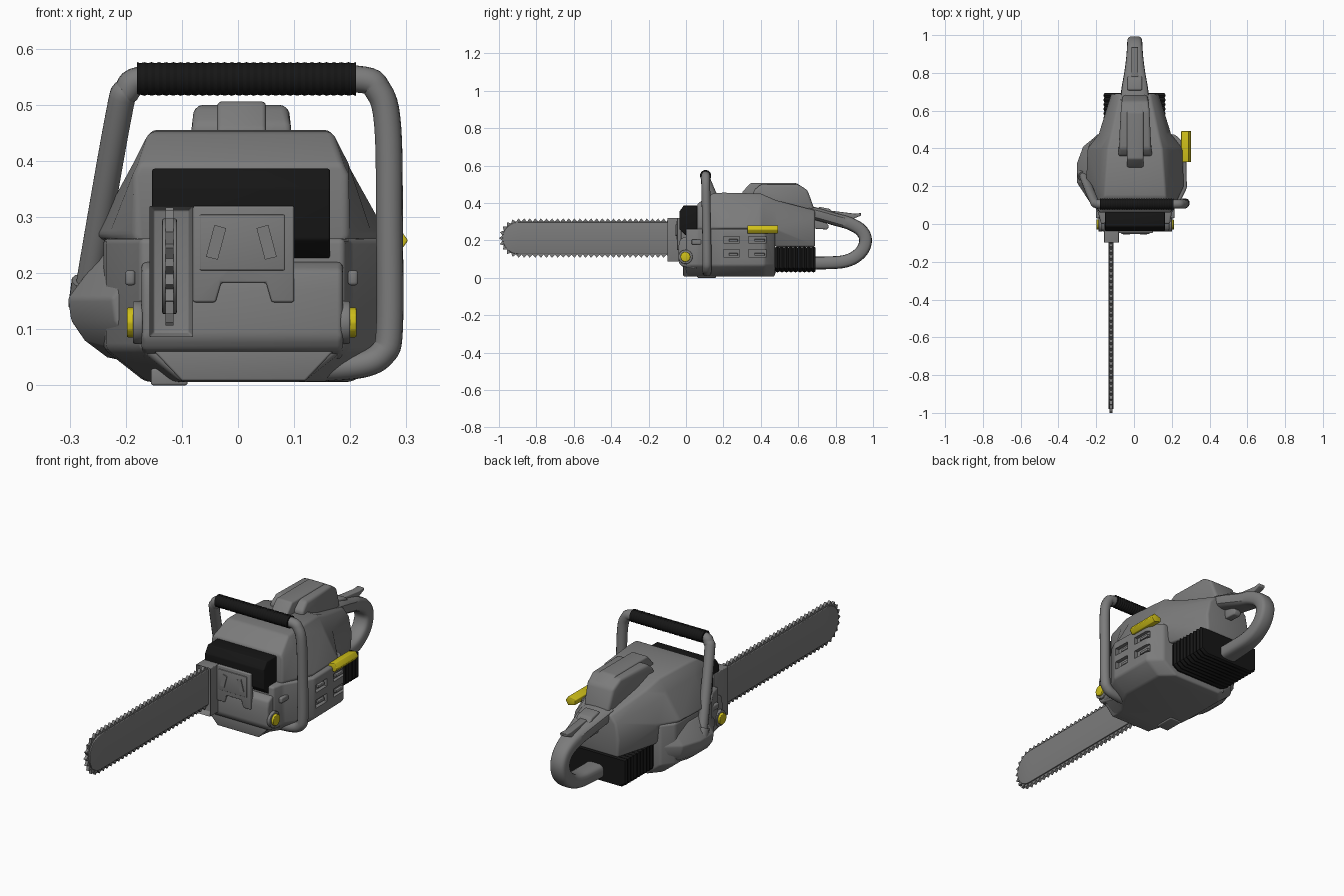
import bpy, bmesh, math
from mathutils import Vector

if "Cube" in bpy.data.objects:
    bpy.data.objects.remove(bpy.data.objects["Cube"])


def material(name, rgb):
    m = bpy.data.materials.new(name)
    m.diffuse_color = (*rgb, 1)
    m.use_nodes = True
    m.node_tree.nodes["Principled BSDF"].inputs["Base Color"].default_value = m.diffuse_color
    return m


GREY = material("grey", (0.2, 0.2, 0.2))
BLACK = material("black", (0.008, 0.008, 0.008))
YELLOW = material("yellow", (0.62, 0.52, 0.01))


def finish(name, bm, mat, bevel=0.0, cutter=None):
    bmesh.ops.recalc_face_normals(bm, faces=bm.faces[:])
    me = bpy.data.meshes.new(name)
    bm.to_mesh(me)
    bm.free()
    me.materials.append(mat)
    ob = bpy.data.objects.new(name, me)
    bpy.context.collection.objects.link(ob)
    bpy.ops.object.select_all(action='DESELECT')
    bpy.context.view_layer.objects.active = ob
    ob.select_set(True)
    if bevel:
        b = ob.modifiers.new("bevel", 'BEVEL')
        b.width, b.segments, b.limit_method = bevel, 3, 'ANGLE'
        b.angle_limit = math.radians(25)
        bpy.ops.object.modifier_apply(modifier=b.name)
    if cutter:
        c = ob.modifiers.new("cut", 'BOOLEAN')
        c.object, c.operation, c.solver = cutter, 'DIFFERENCE', 'EXACT'
        bpy.ops.object.modifier_apply(modifier=c.name)
    bpy.ops.object.shade_smooth_by_angle(angle=math.radians(32))
    return ob


def loft(name, rings, mat, bevel=0.0, cutter=None):
    bm = bmesh.new()
    vs = [[bm.verts.new(p) for p in r] for r in rings]
    n = len(vs[0])
    for a, b in zip(vs, vs[1:]):
        for i in range(n):
            bm.faces.new((a[i], a[(i + 1) % n], b[(i + 1) % n], b[i]))
    bm.faces.new(vs[0])
    bm.faces.new(vs[-1])
    return finish(name, bm, mat, bevel, cutter)


def prism(name, prof, axis, a, b, mat, bevel=0.0):
    def put(u, v, t):
        return (t, u, v) if axis == 'x' else (u, t, v)
    return loft(name, [[put(u, v, t) for u, v in prof] for t in (a, b)], mat, bevel)


def box(name, x0, x1, y0, y1, z0, z1, mat, bevel=0.0):
    return prism(name, [(y0, z0), (y1, z0), (y1, z1), (y0, z1)], 'x', x0, x1, mat, bevel)


def circle(y, z, r, n=24):
    return [(y + r * math.cos(2 * math.pi * i / n), z + r * math.sin(2 * math.pi * i / n)) for i in range(n)]


def smooth_path(pts, steps=5):
    """Catmull-Rom through tuples of any length."""
    out = []
    p = [pts[0]] + pts + [pts[-1]]
    for a, b, c, d in zip(p, p[1:], p[2:], p[3:]):
        for k in range(steps):
            t = k / steps
            out.append([0.5 * (2 * q + (r - o) * t + (2 * o - 5 * q + 4 * r - s) * t * t
                               + (3 * q - o - 3 * r + s) * t ** 3) for o, q, r, s in zip(a, b, c, d)])
    return out + [list(pts[-1])]


def tube(name, pts, r, mat):
    cu = bpy.data.curves.new(name, 'CURVE')
    cu.dimensions, cu.bevel_depth, cu.bevel_resolution, cu.use_fill_caps = '3D', r, 5, True
    sp = cu.splines.new('POLY')
    sp.points.add(len(pts) - 1)
    for q, p in zip(sp.points, pts):
        q.co = (*p, 1)
    cu.materials.append(mat)
    ob = bpy.data.objects.new(name, cu)
    bpy.context.collection.objects.link(ob)
    bpy.ops.object.select_all(action='DESELECT')
    bpy.context.view_layer.objects.active = ob
    ob.select_set(True)
    bpy.ops.object.convert(target='MESH')
    bpy.ops.object.shade_smooth_by_angle(angle=math.radians(50))


# vent cutter: four pockets in the right side
bm = bmesh.new()
for y0, y1 in ((0.20, 0.285), (0.335, 0.43)):
    for z0, z1 in ((0.11, 0.15), (0.185, 0.222)):
        vs = bmesh.ops.create_cube(bm, size=1)['verts']
        bmesh.ops.scale(bm, vec=(0.06, y1 - y0, z1 - z0), verts=vs)
        bmesh.ops.translate(bm, vec=(0.29, (y0 + y1) / 2, (z0 + z1) / 2), verts=vs)
vents = finish("vent_cutter", bm, GREY)
vents.hide_render = True
vents.hide_set(True)

# crankcase: lower body, lofted front to back
rings = []
for y, xl, xr in ((0.0, -0.175, 0.19), (0.06, -0.19, 0.2), (0.14, -0.235, 0.255),
                  (0.19, -0.24, 0.28), (0.42, -0.24, 0.275), (0.475, -0.195, 0.215)):
    rings.append([(xl, y, 0.262), (xl, y, 0.065), (xl + 0.075, y, 0.006),
                  (xr - 0.075, y, 0.006), (xr, y, 0.065), (xr, y, 0.262)])
loft("crankcase", rings, GREY, 0.01, vents)
for i, (y0, y1) in enumerate(((0.20, 0.285), (0.335, 0.43))):
    for j, z in enumerate((0.118, 0.193)):
        box(f"vent_louvre_{i}{j}", 0.25, 0.272, y0 + 0.03, y1 - 0.008, z, z + 0.014, GREY, 0.003)

# upper housing: shoulders, sloped hood and narrowing tail
rings = []
for y, wb, wm, ws, wt, zb, zm, zs, zt in (
        (0.06, 0.18, 0.19, 0.192, 0.182, 0.24, 0.266, 0.375, 0.395),
        (0.145, 0.20, 0.235, 0.192, 0.163, 0.24, 0.266, 0.395, 0.452),
        (0.20, 0.20, 0.262, 0.190, 0.160, 0.24, 0.266, 0.395, 0.455),
        (0.40, 0.20, 0.255, 0.180, 0.145, 0.24, 0.266, 0.385, 0.45),
        (0.48, 0.18, 0.190, 0.165, 0.125, 0.165, 0.262, 0.36, 0.415),
        (0.69, 0.12, 0.125, 0.110, 0.080, 0.165, 0.25, 0.325, 0.36)):
    half = [(wb, zb), (wm, zm), (ws, zs), (wt, zt)]
    rings.append([(0.005 + w, y, z) for w, z in half] + [(0.005 - w, y, z) for w, z in half[::-1]])
loft("upper_housing", rings, GREY, 0.01)

# clutch cover bulge on the left, holding the handle socket
rings = []
for y, x in ((0.10, -0.225), (0.22, -0.303), (0.32, -0.303), (0.41, -0.27), (0.475, -0.19)):
    rings.append([(-0.15, y, 0.24), (x + 0.06, y, 0.235), (x, y, 0.155), (x + 0.006, y, 0.115),
                  (x + 0.03, y, 0.08), (x + 0.07, y, 0.05), (-0.14, y, 0.03)])
loft("clutch_cover", rings, GREY, 0.008)

# filter cover hump with raised centre
hump = [(0.36, 0.40), (0.36, 0.465), (0.40, 0.50), (0.60, 0.50), (0.65, 0.468), (0.685, 0.37), (0.65, 0.33)]
wide = [0.092, 0.092, 0.082, 0.078, 0.072, 0.066, 0.066]
loft("filter_cover", [[(0.006 + s * w, y, z) for (y, z), w in zip(hump, wide)] for s in (-1, 1)], GREY, 0.014)
prism("filter_ridge", [(0.30, 0.43), (0.30, 0.458), (0.345, 0.506), (0.59, 0.506), (0.64, 0.475), (0.64, 0.43)],
      'x', -0.037, 0.05, GREY, 0.008)

# ribbed black tank at the rear
rings = []
for i in range(20):
    d = 0.006 * (i % 2)
    y = 0.465 + 0.012 * i
    l, r, b, t = -0.163 + d, 0.168 - d, 0.028 + d, 0.168 - d
    rings.append([(l, y, t), (l, y, b + 0.02), (l + 0.03, y, b), (r - 0.03, y, b), (r, y, b + 0.02), (r, y, t)])
loft("rear_tank", rings, BLACK)

# rear handle loop: rounded section swept in the side plane (y, z, half width)
path = smooth_path([(0.65, 0.352, 0.078), (0.72, 0.335, 0.07), (0.80, 0.312, 0.056), (0.875, 0.29, 0.046),
                    (0.935, 0.255, 0.041), (0.96, 0.205, 0.04), (0.945, 0.15, 0.04), (0.90, 0.108, 0.04),
                    (0.84, 0.086, 0.042), (0.76, 0.08, 0.045), (0.66, 0.078, 0.048)])
rings = []
for i, (y, z, w) in enumerate(path):
    a, b = path[max(i - 1, 0)], path[min(i + 1, len(path) - 1)]
    t = Vector((0, b[0] - a[0], b[1] - a[1])).normalized()
    n = Vector((0, -t.z, t.y))
    ring = []
    for k in range(16):
        c, s = math.cos(k * math.pi / 8), math.sin(k * math.pi / 8)
        u = math.copysign(abs(c) ** 0.6, c) * w
        v = math.copysign(abs(s) ** 0.6, s) * 0.034
        ring.append(Vector((0.004 + u, y, z)) + n * v)
    rings.append(ring)
loft("rear_handle", rings, GREY)
prism("throttle_lock", [(0.77, 0.33), (0.78, 0.358), (0.90, 0.343), (0.937, 0.346), (0.935, 0.332), (0.88, 0.31)],
      'x', -0.014, 0.022, GREY, 0.004)
prism("lock_base", [(0.70, 0.35), (0.71, 0.38), (0.77, 0.368), (0.80, 0.33)], 'x', -0.035, 0.043, GREY, 0.008)
prism("trigger", [(0.68, 0.32), (0.69, 0.262), (0.755, 0.258), (0.765, 0.275), (0.74, 0.31)],
      'x', -0.015, 0.023, GREY, 0.006)

# front wrap handle, its collar and ribbed grip
tube("front_handle", smooth_path([(-0.27, 0.275, 0.14), (-0.262, 0.245, 0.20), (-0.213, 0.125, 0.48),
                                  (-0.198, 0.108, 0.525), (-0.16, 0.105, 0.546), (0.03, 0.105, 0.546),
                                  (0.21, 0.105, 0.546), (0.25, 0.105, 0.525), (0.267, 0.106, 0.46),
                                  (0.27, 0.11, 0.28), (0.27, 0.112, 0.10), (0.258, 0.112, 0.057),
                                  (0.22, 0.112, 0.037), (0.14, 0.112, 0.03)], 6), 0.024, GREY)
tube("handle_collar", [(-0.272, 0.275, 0.14), (-0.266, 0.252, 0.185)], 0.031, GREY)
loft("front_grip", [[(-0.18 + 0.0065 * i, y, z) for y, z in circle(0.105, 0.546, 0.030 - 0.002 * (i % 2))]
                    for i in range(61)], BLACK)

# front: intake, rounded case, bumper plate and slots
prism("front_intake", [(-0.013, 0.386), (0.065, 0.386), (0.075, 0.32), (0.075, 0.226), (0.0, 0.226),
                       (-0.036, 0.26), (-0.036, 0.352)], 'x', -0.153, 0.164, BLACK, 0.004)
prism("front_case", [(0.06, 0.22), (-0.005, 0.22), (-0.032, 0.205), (-0.04, 0.17), (-0.04, 0.085),
                     (-0.025, 0.062), (0.06, 0.045)], 'x', -0.172, 0.187, GREY, 0.01)
prism("front_sump", [(-0.155, 0.066), (-0.10, 0.008), (0.12, 0.008), (0.175, 0.066)], 'y', -0.015, 0.06, GREY, 0.004)
prism("front_plate", [(-0.08, 0.32), (-0.08, 0.148), (-0.04, 0.148), (-0.03, 0.183), (0.05, 0.183),
                      (0.06, 0.148), (0.10, 0.148), (0.10, 0.32)], 'y', -0.048, -0.025, GREY, 0.004)
box("plate_panel", -0.068, 0.083, -0.052, -0.04, 0.205, 0.304, GREY, 0.002)
slot = [(-0.057, 0.229), (-0.036, 0.224), (-0.021, 0.28), (-0.042, 0.286)]
prism("slot_left", slot, 'y', -0.056, -0.045, GREY)
prism("slot_right", [(0.012 - x, z) for x, z in slot], 'y', -0.056, -0.045, GREY)
box("front_foot", -0.155, -0.09, 0.06, 0.16, 0.0, 0.03, GREY, 0.004)

# caps on both sides with case bolts above
for side, x, s in (("left", -0.17, -1), ("right", 0.183, 1)):
    prism(f"{side}_boss", circle(-0.003, 0.112, 0.038), 'x', x, x + s * 0.017, GREY, 0.003)
    prism(f"{side}_cap", circle(-0.003, 0.112, 0.027, 12), 'x', x, x + s * 0.028, YELLOW, 0.003)
    bx = x + s * 0.022
    box(f"{side}_bolt", bx - 0.009, bx + 0.009, 0.03, 0.10, 0.178, 0.205, GREY, 0.006)

# yellow side lever
prism("side_lever", [(0.25, 0.247), (0.288, 0.237), (0.303, 0.258), (0.288, 0.28), (0.25, 0.27)],
      'y', 0.328, 0.492, YELLOW, 0.003)

# bar mount with recessed front
bm = bmesh.new()
bmesh.ops.create_cube(bm, size=1)
bmesh.ops.scale(bm, vec=(0.078, 0.11, 0.234), verts=bm.verts)
bmesh.ops.translate(bm, vec=(-0.119, -0.045, 0.203), verts=bm.verts)
face = min(bm.faces, key=lambda f: f.calc_center_median().y)
bmesh.ops.inset_region(bm, faces=[face], thickness=0.011, depth=0)
bmesh.ops.translate(bm, vec=(0, 0.03, 0), verts=face.verts)
finish("bar_mount", bm, GREY, 0.003)


# guide bar and toothed chain share one stadium outline
def stadium(r, s, straight, cy=-0.895, cz=0.212):
    """Point at distance s along the outline, starting top rear."""
    arc = math.pi * 0.095
    if s < straight:
        return (cy + straight - s, cz + r)
    if s < straight + arc:
        a = math.pi / 2 + (s - straight) / 0.095
        return (cy + r * math.cos(a), cz + r * math.sin(a))
    return (cy + s - straight - arc, cz - r)


total = 2 * 0.85 + math.pi * 0.095
N = 134
prism("guide_bar", [stadium(0.085, total * i / N, 0.85) for i in range(N + 1)], 'x', -0.135, -0.109, GREY, 0.003)
prism("chain", [stadium(0.105 if i % 2 else 0.088, total * i / N, 0.85) for i in range(N + 1)],
      'x', -0.129, -0.115, GREY)
